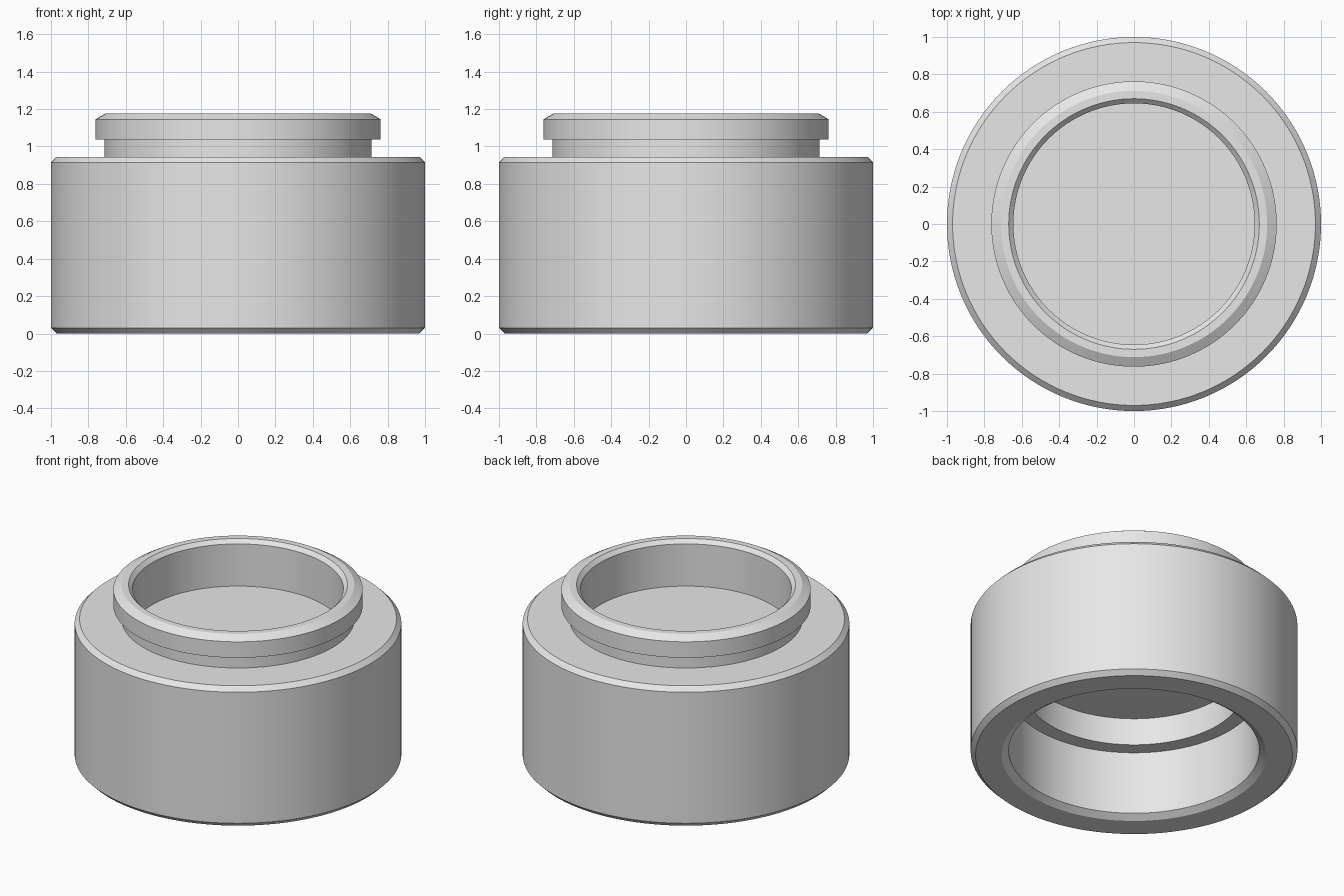
import bpy, bmesh, math

cube = bpy.data.objects.get("Cube")
if cube:
    bpy.data.objects.remove(cube, do_unlink=True)

# One plain grey for the whole body
grey = bpy.data.materials.new("light_grey")
grey.use_nodes = True
grey.diffuse_color = (0.8, 0.8, 0.8, 1)
grey.node_tree.nodes["Principled BSDF"].inputs["Base Color"].default_value = (0.8, 0.8, 0.8, 1)


def make_object(name, bm):
    bmesh.ops.recalc_face_normals(bm, faces=bm.faces)
    mesh = bpy.data.meshes.new(name)
    bm.to_mesh(mesh)
    bm.free()
    mesh.materials.append(grey)
    obj = bpy.data.objects.new(name, mesh)
    bpy.context.collection.objects.link(obj)
    return obj


def lathe(name, profile, segments=128):
    bm = bmesh.new()
    verts = [bm.verts.new((r, 0, z)) for r, z in profile]
    edges = [bm.edges.new(pair) for pair in zip(verts, verts[1:])]
    bmesh.ops.spin(bm, geom=verts + edges, cent=(0, 0, 0), axis=(0, 0, 1),
                   angle=math.tau, steps=segments, use_merge=True)
    bmesh.ops.remove_doubles(bm, verts=bm.verts, dist=1e-5)
    return make_object(name, bm)


def box(name, lo, hi):
    bm = bmesh.new()
    bmesh.ops.create_cube(bm, size=1)
    for v in bm.verts:
        v.co = [hi[i] if v.co[i] > 0 else lo[i] for i in range(3)]
    return make_object(name, bm)


# Radius and height, from the upper recess floor around to the underside
profile = [
    (0, 0.865), (0.645, 0.865), (0.645, 1.15), (0.67, 1.175),      # upper recess
    (0.712, 1.175), (0.763, 1.145), (0.763, 1.037), (0.713, 1.037),  # lip
    (0.713, 0.945), (0.97, 0.945), (1.0, 0.915),                   # neck, shoulder
    (1.0, 0.03), (0.97, 0), (0.81, 0), (0.767, 0.03),              # outer wall, base
    (0.767, 0.457), (0.669, 0.457), (0.669, 0.641), (0, 0.641),    # stepped lower bore
]
body = lathe("round_body", profile)

# Small locking notch in the ledge of the lower bore
cutter = box("notch_cutter", (0.6, -0.145, 0.445), (0.762, -0.03, 0.563))
cutter.hide_render = True
cut = body.modifiers.new("notch", "BOOLEAN")
cut.operation = "DIFFERENCE"
cut.solver = "EXACT"
cut.object = cutter

bpy.ops.object.select_all(action="DESELECT")
body.select_set(True)
bpy.context.view_layer.objects.active = body
bpy.ops.object.modifier_apply(modifier=cut.name)
bpy.data.objects.remove(cutter, do_unlink=True)

# Rounded walls smooth, rims and chamfers crisp
bpy.ops.object.shade_smooth_by_angle(angle=math.radians(30))
